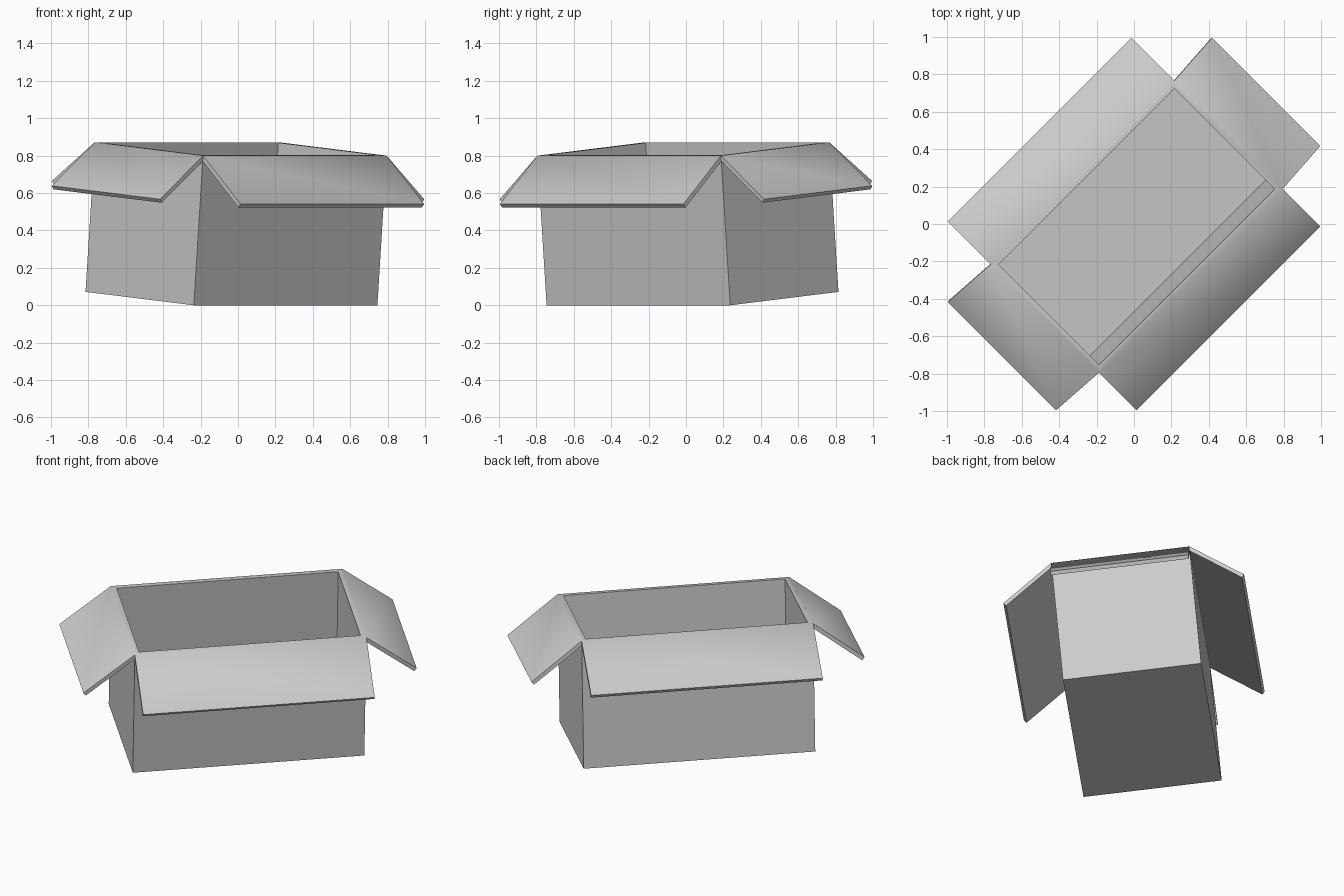
import bpy, bmesh
from math import radians, sin, cos
from mathutils import Vector, Matrix

cube = bpy.data.objects.get("Cube")
if cube:
    bpy.data.objects.remove(cube, do_unlink=True)

LENGTH, WIDTH, HEIGHT = 1.388, 0.822, 0.803
WALL = 0.03                      # wall, floor and hinge band thickness
FLAP, DROOP = 0.384, radians(37.5)

grey = bpy.data.materials.new("carton grey")
grey.use_nodes = True
colour = (0.6, 0.6, 0.6, 1)
grey.diffuse_color = colour
grey.node_tree.nodes["Principled BSDF"].inputs["Base Color"].default_value = colour

bm = bmesh.new()

# Outer body
bmesh.ops.create_cube(bm, size=1)
bmesh.ops.scale(bm, vec=(LENGTH, WIDTH, HEIGHT), verts=bm.verts)
bmesh.ops.translate(bm, vec=(0, 0, HEIGHT / 2), verts=bm.verts)

# Hinge band just below the rim
bmesh.ops.bisect_plane(bm, geom=bm.verts[:] + bm.edges[:] + bm.faces[:],
                       plane_co=(0, 0, HEIGHT - WALL), plane_no=(0, 0, 1))
bm.normal_update()

# Hollow inside: inset the top, then sink it to the floor
top = max(bm.faces, key=lambda f: f.calc_center_median().z)
bmesh.ops.inset_region(bm, faces=[top], thickness=WALL, use_even_offset=True)
floor = bmesh.ops.extrude_discrete_faces(bm, faces=[top])["faces"][0]
bmesh.ops.translate(bm, vec=(0, 0, WALL - HEIGHT), verts=floor.verts)
bm.normal_update()

# Four open flaps pulled out of the hinge band
band = [f for f in bm.faces
        if min(v.co.z for v in f.verts) > HEIGHT - WALL - 0.001 and abs(f.normal.z) < 0.1]
for face in band:
    out = face.normal.copy()
    up = Vector((0, 0, 1))
    along = (out * cos(DROOP) - up * sin(DROOP)) * FLAP
    across = (out * sin(DROOP) + up * cos(DROOP)) * WALL * cos(DROOP)
    flap = bmesh.ops.extrude_discrete_faces(bm, faces=[face])["faces"][0]
    for v in flap.verts:
        if v.co.z > HEIGHT - WALL / 2:
            v.co += along
        else:
            v.co += along + up * WALL - across

bmesh.ops.recalc_face_normals(bm, faces=bm.faces)

# Tilt the carton onto one long bottom edge and turn it diagonally
bm.transform(Matrix.Translation((-0.035, 0.035, 0.0358))
             @ Matrix.Rotation(radians(45), 4, 'Z')
             @ Matrix.Rotation(radians(5), 4, 'X'))

mesh = bpy.data.meshes.new("open_carton")
bm.to_mesh(mesh)
bm.free()
mesh.materials.append(grey)
carton = bpy.data.objects.new("open_carton", mesh)
bpy.context.collection.objects.link(carton)

# Soft shading over the hinges, crisp everywhere else
bpy.ops.object.select_all(action='DESELECT')
carton.select_set(True)
bpy.context.view_layer.objects.active = carton
bpy.ops.object.shade_smooth_by_angle(angle=radians(45))
